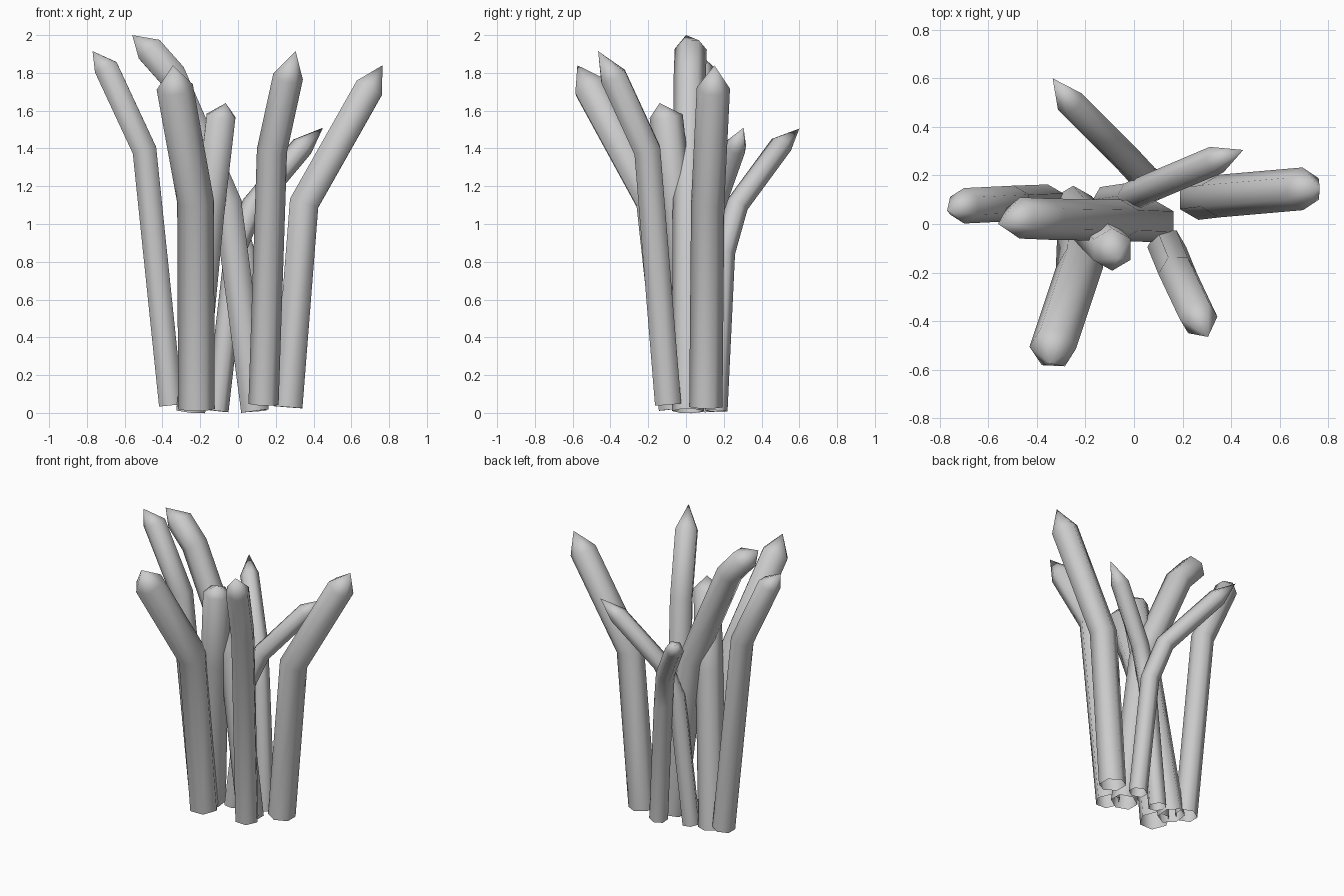
import bpy, bmesh, math
from mathutils import Vector

if "Cube" in bpy.data.objects:
    bpy.data.objects.remove(bpy.data.objects["Cube"])


def stalk(name, radius, path, tip, phase=0):
    """Six-sided open-bottomed stem with mitred bends and a pointed tip."""
    pts = [Vector(p) for p in path]
    dirs = [(b - a).normalized() for a, b in zip(pts, pts[1:])]
    bm = bmesh.new()
    # base ring, perpendicular to the first segment
    d = dirs[0]
    u = (Vector((1, 0, 0)) - d * d.x).normalized()
    v = d.cross(u)
    ring = []
    for i in range(6):
        a = math.radians(60 * i + phase)
        ring.append(bm.verts.new(pts[0] + radius * (math.cos(a) * u + math.sin(a) * v)))
    # slide each ring along its segment onto the next mitre plane
    for k, d in enumerate(dirs):
        n = d + dirs[k + 1] if k + 1 < len(dirs) else d
        new = []
        for w in ring:
            t = (pts[k + 1] - w.co).dot(n) / d.dot(n)
            new.append(bm.verts.new(w.co + d * t))
        for i in range(6):
            j = (i + 1) % 6
            bm.faces.new((ring[i], ring[j], new[j], new[i]))
        ring = new
    # pointed end
    top = bm.verts.new(tip)
    for i in range(6):
        bm.faces.new((ring[i], ring[(i + 1) % 6], top))
    for f in bm.faces:
        f.smooth = True
    mesh = bpy.data.meshes.new(name)
    bm.to_mesh(mesh)
    bm.free()
    ob = bpy.data.objects.new(name, mesh)
    bpy.context.collection.objects.link(ob)


# outer stems
stalk("left_stalk", 0.073, [(-0.355, 0.09, 0.04), (-0.495, 0.085, 1.39), (-0.70, 0.075, 1.83)],
      (-0.77, 0.055, 1.915), 30)
stalk("front_stalk", 0.097, [(-0.22, -0.06, 0.02), (-0.225, -0.18, 1.12), (-0.335, -0.51, 1.725)],
      (-0.345, -0.575, 1.84), 0)
stalk("front_right_stalk", 0.08, [(0.135, -0.095, 0.045), (0.18, -0.205, 1.39), (0.265, -0.385, 1.78)],
      (0.305, -0.465, 1.915), 0)
stalk("right_stalk", 0.088, [(0.265, 0.105, 0.03), (0.35, 0.115, 1.11), (0.695, 0.145, 1.72)],
      (0.765, 0.15, 1.84), 30)

# thin back stems
stalk("back_right_stalk", 0.06, [(-0.11, 0.1, 0.01), (-0.01, 0.115, 0.88), (0.08, 0.155, 1.1),
                                 (0.34, 0.265, 1.41)], (0.45, 0.305, 1.51), 0)
stalk("back_stalk", 0.06, [(0.1, 0.16, 0.01), (0.035, 0.2, 0.85), (-0.03, 0.27, 1.1),
                           (-0.265, 0.505, 1.42)], (-0.335, 0.6, 1.505), 30)

# inner stems
stalk("short_stalk", 0.088, [(-0.25, 0.07, 0.01), (-0.15, -0.045, 1.05), (-0.09, -0.105, 1.57)],
      (-0.065, -0.14, 1.64), 30)
stalk("tall_stalk", 0.085, [(0.09, 0.01, 0.01), (-0.055, 0.015, 1.11), (-0.35, 0.02, 1.79),
                            (-0.47, 0.025, 1.925)], (-0.56, 0.0, 2.0), 30)
